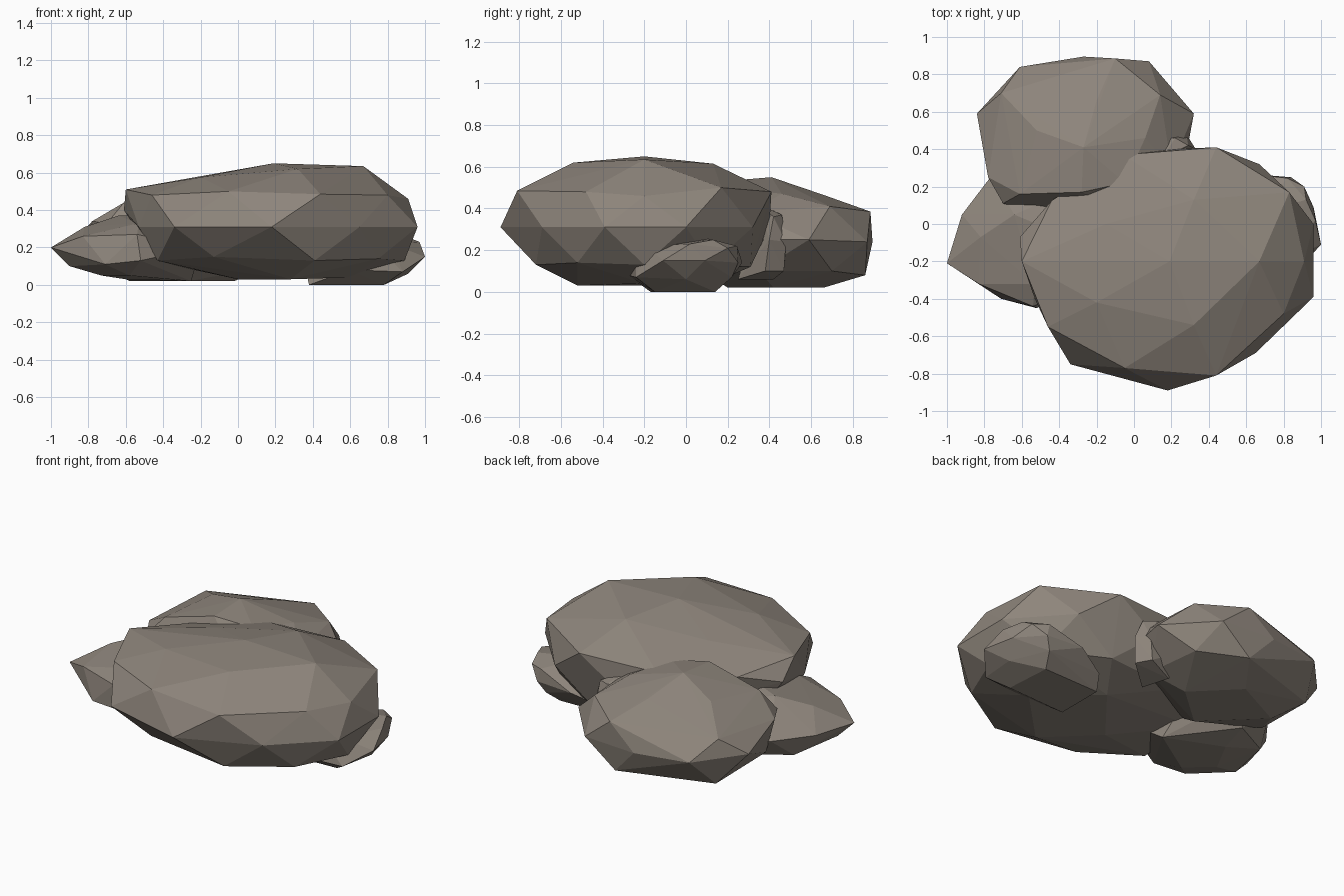
import bpy
import bmesh

stone = bpy.data.materials.new("grey_brown_stone")
stone.diffuse_color = (0.27, 0.235, 0.20, 1)


def rock(name, points):
    """Faceted boulder: the convex skin around rings of corner points."""
    bm = bmesh.new()
    for p in points:
        bm.verts.new(p)
    bmesh.ops.convex_hull(bm, input=bm.verts[:])
    loose = [v for v in bm.verts if not v.link_faces]
    bmesh.ops.delete(bm, geom=loose, context='VERTS')
    bmesh.ops.recalc_face_normals(bm, faces=bm.faces[:])
    mesh = bpy.data.meshes.new(name)
    bm.to_mesh(mesh)
    bm.free()
    mesh.materials.append(stone)
    obj = bpy.data.objects.new(name, mesh)
    bpy.context.collection.objects.link(obj)
    return obj


# Large front boulder: crown, shoulder, belt, lower ring, base
rock("main_boulder", [
    (0.19, -0.20, 0.65), (0.67, -0.20, 0.635), (0.32, -0.54, 0.62),
    (0.32, 0.13, 0.615), (-0.15, 0.00, 0.56), (-0.20, -0.42, 0.575),
    (0.91, -0.20, 0.46), (0.80, -0.48, 0.48), (0.44, -0.81, 0.485),
    (-0.05, -0.77, 0.50), (-0.46, -0.55, 0.48), (-0.60, -0.20, 0.51),
    (-0.44, 0.125, 0.46), (-0.06, 0.37, 0.48), (0.44, 0.41, 0.48), (0.83, 0.17, 0.50),
    (-0.34, -0.75, 0.31), (0.18, -0.89, 0.31), (0.65, -0.69, 0.31),
    (0.96, -0.39, 0.31), (0.96, 0.00, 0.31), (0.67, 0.32, 0.31),
    (0.18, 0.40, 0.31), (-0.30, 0.22, 0.31), (-0.61, -0.07, 0.40), (-0.53, -0.40, 0.31),
    (0.89, -0.20, 0.13), (0.75, -0.52, 0.14), (0.41, -0.72, 0.13),
    (-0.13, -0.66, 0.15), (-0.43, -0.42, 0.13), (-0.42, 0.02, 0.12),
    (-0.08, 0.26, 0.13), (0.42, 0.31, 0.12), (0.76, 0.12, 0.13),
    (0.00, -0.25, 0.03), (0.28, -0.52, 0.03), (0.60, -0.20, 0.04), (0.28, 0.10, 0.03),
])

# Rounded boulder behind
rock("back_boulder", [
    (-0.27, 0.41, 0.55), (-0.20, 0.66, 0.465), (0.06, 0.46, 0.47),
    (-0.52, 0.50, 0.475), (-0.28, 0.17, 0.53), (-0.05, 0.22, 0.50),
    (-0.10, 0.885, 0.385), (0.14, 0.69, 0.41), (-0.71, 0.70, 0.37),
    (-0.61, 0.16, 0.44), (0.20, 0.30, 0.38),
    (-0.84, 0.59, 0.27), (-0.61, 0.84, 0.25), (-0.27, 0.895, 0.24),
    (0.08, 0.87, 0.24), (0.32, 0.59, 0.25), (0.27, 0.32, 0.25),
    (-0.78, 0.25, 0.34), (-0.70, 0.11, 0.33), (-0.52, 0.06, 0.27), (0.00, 0.05, 0.25),
    (-0.12, 0.86, 0.08), (0.14, 0.70, 0.10), (0.18, 0.35, 0.10),
    (-0.68, 0.68, 0.08), (-0.72, 0.25, 0.12), (-0.30, 0.08, 0.10),
    (-0.26, 0.66, 0.02), (-0.02, 0.42, 0.02), (-0.58, 0.50, 0.02), (-0.27, 0.20, 0.02),
])

# Low pointed rock on the left
rock("left_rock", [
    (-0.64, 0.05, 0.37), (-0.53, -0.32, 0.33), (-0.40, -0.05, 0.38),
    (-0.82, -0.07, 0.31), (-0.30, 0.20, 0.30),
    (-1.00, -0.21, 0.20), (-0.92, 0.05, 0.20), (-0.76, 0.26, 0.20),
    (-0.50, 0.32, 0.20), (-0.83, -0.32, 0.26), (-0.54, -0.44, 0.27), (-0.20, -0.30, 0.20),
    (-0.90, -0.19, 0.10), (-0.71, -0.40, 0.11), (-0.52, -0.45, 0.13),
    (-0.82, 0.12, 0.08), (-0.58, 0.25, 0.07),
    (-0.73, -0.15, 0.05), (-0.60, 0.08, 0.03), (-0.58, -0.28, 0.05), (-0.25, -0.05, 0.02),
])

# Small rock tucked under the right side
rock("right_rock", [
    (0.92, 0.13, 0.25), (0.97, 0.02, 0.23), (0.82, -0.19, 0.22), (0.65, 0.05, 0.26),
    (0.82, 0.245, 0.22), (0.91, 0.20, 0.21),
    (1.00, -0.11, 0.15), (0.96, 0.09, 0.15), (0.84, 0.25, 0.14), (0.60, 0.27, 0.14),
    (0.35, 0.10, 0.13), (0.82, -0.24, 0.13), (0.60, -0.28, 0.08),
    (0.91, 0.00, 0.06), (0.88, -0.24, 0.07), (0.80, 0.22, 0.07), (0.42, 0.20, 0.07),
    (0.78, -0.15, 0.0), (0.76, 0.14, 0.0), (0.38, 0.13, 0.0), (0.38, -0.17, 0.0),
])

# Stone wedged in the gap behind
rock("gap_stone", [
    (0.22, 0.46, 0.37), (0.29, 0.42, 0.36), (0.15, 0.35, 0.42), (0.05, 0.45, 0.38),
    (0.22, 0.48, 0.24), (0.28, 0.48, 0.24), (0.33, 0.40, 0.25), (0.05, 0.48, 0.22),
    (0.26, 0.47, 0.10), (0.31, 0.38, 0.10), (0.10, 0.42, 0.06), (0.15, 0.25, 0.06),
])
